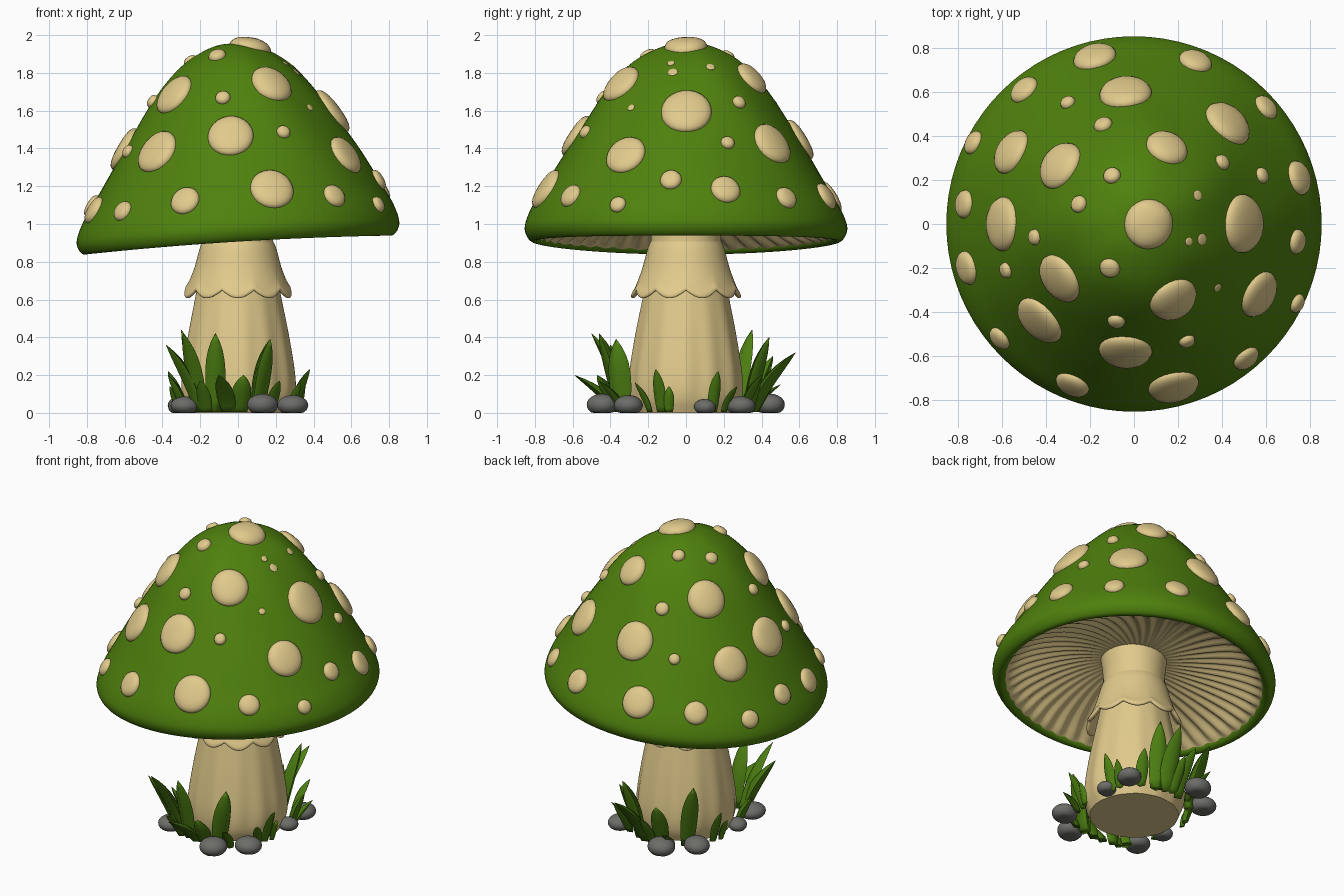
import bpy, bmesh, math, random
from mathutils import Vector, Matrix
from mathutils.bvhtree import BVHTree

if "Cube" in bpy.data.objects:
    bpy.data.objects.remove(bpy.data.objects["Cube"])

random.seed(4)

def material(name, rgb):
    m = bpy.data.materials.new(name)
    m.diffuse_color = (*rgb, 1)
    m.use_nodes = True
    m.node_tree.nodes["Principled BSDF"].inputs["Base Color"].default_value = m.diffuse_color
    return m

CAP = material("cap green", (0.078, 0.22, 0.004))
CREAM = material("cream", (0.75, 0.59, 0.26))
GRASS = material("grass green", (0.073, 0.21, 0.006))
STONE = material("stone grey", (0.15, 0.15, 0.14))

def finish(name, bm, mat, angle=60):
    bmesh.ops.recalc_face_normals(bm, faces=bm.faces)
    me = bpy.data.meshes.new(name)
    bm.to_mesh(me)
    bm.free()
    ob = bpy.data.objects.new(name, me)
    bpy.context.collection.objects.link(ob)
    me.materials.append(mat)
    bpy.ops.object.select_all(action='DESELECT')
    ob.select_set(True)
    bpy.context.view_layer.objects.active = ob
    bpy.ops.object.shade_smooth_by_angle(angle=math.radians(angle))
    return ob

def smooth_profile(pts, n=4):
    """Catmull-Rom through the profile points."""
    p = [Vector(q) for q in pts]
    p = [2 * p[0] - p[1]] + p + [2 * p[-1] - p[-2]]
    out = []
    for i in range(1, len(p) - 2):
        a, b, c, d = p[i - 1:i + 3]
        for k in range(n):
            t = k / n
            out.append(0.5 * (2 * b + (c - a) * t + (2 * a - 5 * b + 4 * c - d) * t * t
                              + (3 * b - a - 3 * c + d) * t ** 3))
    return out + [p[-2]]

def lathe(profile, seg, shape, cap_start=False, tilt=0.0):
    """Spin a profile; shape(angle, r, z, t) adjusts each point; tilt raises +x."""
    bm = bmesh.new()
    rings = []
    for i, (r, z) in enumerate(profile):
        ring = []
        for k in range(seg):
            a = 2 * math.pi * k / seg
            a2, r2, z2 = shape(a, r, z, i / (len(profile) - 1))
            x, y = r2 * math.cos(a2), r2 * math.sin(a2)
            ring.append(bm.verts.new((x, y, z2 + tilt * x)))
        rings.append(ring)
    for lo, hi in zip(rings, rings[1:]):
        for k in range(seg):
            j = (k + 1) % seg
            bm.faces.new((lo[k], lo[j], hi[j], hi[k]))
    if cap_start:
        bm.faces.new(rings[0][::-1])
    return bm

# Cap: tilted bell with a rolled, slightly wavy rim and a soft dent on the right
TILT = 0.062
def rim_wave(a, r):
    return -0.011 * math.cos(2 * a) * (r / 0.85) ** 4
cap_profile = smooth_profile([(0.01, 1.967), (0.12, 1.952), (0.25, 1.888), (0.35, 1.80),
    (0.45, 1.675), (0.55, 1.52), (0.65, 1.36), (0.75, 1.19), (0.82, 1.07), (0.852, 0.985),
    (0.848, 0.935), (0.82, 0.9), (0.785, 0.905), (0.765, 0.94)])
def cap_shape(a, r, z, t):
    w = 0.005 * math.sin(7 * a + 6 * z) * max(0, math.sin(math.pi * min(1, t / 0.7)))
    dx, dy = r * math.cos(a) - 0.34, r * math.sin(a) + 0.12
    dent = 0.05 * math.exp(-(dx * dx + dy * dy) / 0.08) if z > 1.1 else 0
    return a, r + w, z - dent + rim_wave(a, r)
bm = lathe(cap_profile, 80, cap_shape, True, TILT)
bmesh.ops.recalc_face_normals(bm, faces=bm.faces)
surface = BVHTree.FromBMesh(bm)
finish("cap", bm, CAP)

# Gills: ridged, slightly swirled underside
gill_profile = smooth_profile([(0.785, 0.911), (0.74, 0.94), (0.65, 0.985), (0.5, 1.03),
                               (0.33, 1.06), (0.15, 1.075)], 3)
def gill_shape(a, r, z, t):
    ridge = 0.014 * math.cos(48 * a) * min(1, 4 * t) * min(1, 1.6 * (1 - t))
    a2 = a + 0.25 * t * t
    return a2, r, z + ridge + rim_wave(a2, r)
finish("gills", lathe(gill_profile, 336, gill_shape, False, TILT), CREAM, 80)

# Stem: tapered with soft vertical ridges
stem_profile = smooth_profile([(0.268, 0), (0.296, 0.08), (0.297, 0.2), (0.268, 0.4), (0.23, 0.6),
                               (0.197, 0.78), (0.186, 0.92), (0.19, 1.0), (0.2, 1.08)])
def stem_shape(a, r, z, t):
    fade = max(0, 1 - z / 0.75) * min(1, 0.2 + z * 6)
    return a, r + (0.006 * math.cos(13 * a) + 0.004 * math.cos(5 * a + 1)) * fade, z
finish("stem", lathe(stem_profile, 104, stem_shape, True), CREAM)

# Skirt: flared ring with a scalloped edge
skirt_profile = smooth_profile([(0.185, 0.91), (0.203, 0.87), (0.23, 0.77), (0.262, 0.685),
    (0.284, 0.645), (0.283, 0.625), (0.265, 0.628), (0.235, 0.67), (0.2, 0.76)], 3)
def skirt_shape(a, r, z, t):
    drop = max(0, min(1, (0.8 - z) / 0.17))
    lobe = abs(math.sin(5 * a))
    return a, r + 0.012 * (lobe - 0.6) * drop, z + 0.04 * (0.6 - lobe) * drop
finish("skirt", lathe(skirt_profile, 120, skirt_shape), CREAM)

# Cap spots: pillows laid on the cap, given as x, y, radius
SPOTS = [(.07, 0, .117), (-.18, .76, .1), (.28, .74, .077), (-.04, .6, .122), (-.5, .61, .072),
    (-.3, .55, .035), (-.14, .45, .043), (.43, .46, .12), (.6, .53, .062), (.15, .35, .1),
    (-.34, .27, .12), (-.56, .33, .11), (-.73, .37, .057), (-.1, .22, .04), (.4, .28, .037),
    (.58, .22, .037), (.75, .21, .08), (-.25, .09, .04), (-.77, .09, .065), (-.6, 0, .125),
    (-.45, -.06, .037), (.5, 0, .137), (.74, -.08, .057), (-.11, -.2, .047), (-.76, -.2, .078),
    (-.58, -.21, .037), (-.34, -.25, .12), (.18, -.35, .118), (.57, -.32, .112),
    (.74, -.36, .045), (-.43, -.44, .125), (-.08, -.44, .04), (-.61, -.52, .057),
    (.24, -.53, .037), (-.04, -.58, .123), (-.28, -.73, .08), (.51, -.61, .065), (.18, -.74, .117),
    (.25, -.08, .02), (.31, -.07, .027), (.38, -.29, .02), (.29, .13, .024)]
bm = bmesh.new()
for x, y, r in SPOTS:
    c, n, _, _ = surface.ray_cast(Vector((x, y, 3)), Vector((0, 0, -1)))
    u = n.orthogonal().normalized()
    v = n.cross(u)
    h = 0.005 if r < 0.03 else 0.023 + 0.13 * r
    top = bm.verts.new(c + n * h)
    prev = None
    for s, lift in ((.3, .97), (.55, .9), (.77, .75), (.92, .5), (1.0, .15), (.98, -.3)):
        ring = []
        for k in range(24):
            a = 2 * math.pi * k / 24
            p = c + (u * math.cos(a) + v * math.sin(a)) * r * s
            q, m, _, _ = surface.find_nearest(p)
            ring.append(bm.verts.new(q + n * h * lift))
        for k in range(24):
            j = (k + 1) % 24
            if prev:
                bm.faces.new((prev[k], ring[k], ring[j], prev[j]))
            else:
                bm.faces.new((top, ring[k], ring[j]))
        prev = ring
finish("cap_spots", bm, CREAM, 70)

# Grass blades: base x, y, tip x, y, z, half width
BLADES = [(-.2, -.32, -.38, -.4, .36, .045), (-.12, -.34, -.12, -.46, .42, .05),
    (-.2, -.3, -.29, -.5, .42, .045), (.1, -.34, .17, -.37, .39, .06),
    (.01, -.36, .03, -.47, .2, .05), (-.05, -.36, -.1, -.59, .2, .045),
    (.17, -.33, .22, -.46, .17, .03), (-.17, -.35, -.2, -.47, .17, .035),
    (.29, -.13, .38, -.16, .23, .03), (.31, -.09, .35, -.09, .14, .025),
    (.28, -.19, .33, -.27, .16, .025), (.29, .14, .37, .17, .22, .03),
    (.28, .2, .36, .27, .14, .025), (-.29, .13, -.37, .16, .22, .03),
    (-.31, .08, -.36, .08, .14, .025), (-.28, -.14, -.37, -.17, .2, .03),
    (-.2, .27, -.3, .35, .44, .05), (.1, .33, .16, .44, .4, .05),
    (.05, .35, .12, .58, .32, .05), (-.06, .34, -.1, .46, .3, .05),
    (0, .36, 0, .48, .2, .04), (-.13, .34, -.18, .5, .15, .03), (.2, .3, .25, .4, .2, .035)]
bm = bmesh.new()
for bx, by, tx, ty, tz, w in BLADES:
    b, t = Vector((bx, by, 0.005)), Vector((tx, ty, tz))
    ctrl = Vector((bx + (tx - bx) * .3, by + (ty - by) * .3, tz * .6))
    out = Vector((tx - bx, ty - by, 0)).normalized()
    side = Vector((-out.y, out.x, 0))
    prev = None
    for i in range(9):
        k = i / 8
        p = b * (1 - k) ** 2 + ctrl * 2 * k * (1 - k) + t * k * k
        ww = w * (0.75 + 1.1 * k) * (1 - k ** 2.2) + 0.002
        ring = [bm.verts.new(q) for q in (p + side * ww, p + out * ww * .85,
                                          p - side * ww, p - out * ww * .75)]
        if prev:
            for j in range(4):
                m = (j + 1) % 4
                bm.faces.new((prev[j], prev[m], ring[m], ring[j]))
        else:
            bm.faces.new(ring)
        prev = ring
    bm.faces.new(prev)
finish("grass", bm, GRASS, 95)

# Stones: pebbles in a ring, resting flat on the ground
STONES = [(.13, -.445, .085, .058), (.29, -.305, .083, .054), (-.28, -.3, .083, .05),
          (.3, .1, .062, .042), (-.13, .445, .085, .058), (.28, .29, .078, .05),
          (-.29, .3, .083, .054), (-.31, -.1, .062, .042)]
bm = bmesh.new()
for x, y, r, h in STONES:
    mat = (Matrix.Translation((x, y, h * 0.75)) @ Matrix.Rotation(random.uniform(0, 3), 4, 'Z')
           @ Matrix.Diagonal((r, r * 0.92, h, 1)))
    bmesh.ops.create_icosphere(bm, subdivisions=3, radius=1, matrix=mat)
for v in bm.verts:
    v.co.z = max(v.co.z, 0)
finish("stones", bm, STONE)
